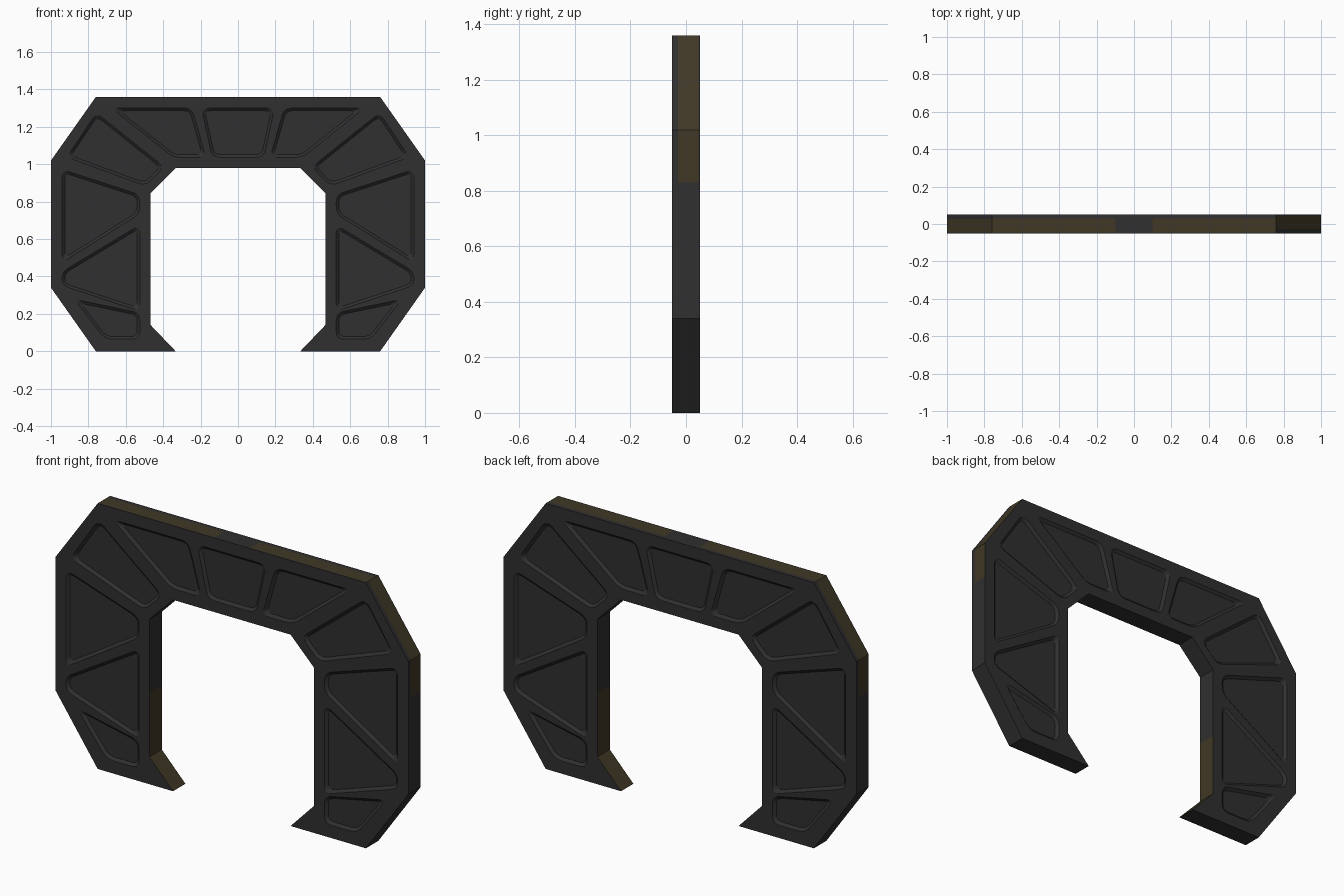
import bpy, bmesh
from mathutils import Vector

if "Cube" in bpy.data.objects:
    bpy.data.objects.remove(bpy.data.objects["Cube"])

HALF = 0.05      # half thickness of the slab
DEPTH = 0.012    # panel recess depth
SLOPE = 0.014    # width of the sloped panel wall


def material(name, rgb):
    m = bpy.data.materials.new(name)
    m.diffuse_color = (*rgb, 1)
    m.use_nodes = True
    m.node_tree.nodes["Principled BSDF"].inputs["Base Color"].default_value = m.diffuse_color
    return m


charcoal = material("charcoal", (0.029, 0.029, 0.030))
bronze = material("dull bronze", (0.052, 0.040, 0.019))

# Right half of the C-shaped outline, top to inner top
right = [(0.76, 1.36), (1, 1.02), (1, 0.34), (0.76, 0),
         (0.333, 0), (0.467, 0.14), (0.467, 0.845), (0.333, 0.98)]
outline = right + [(-x, z) for x, z in reversed(right)]

# Recessed panels: centre one, then right-hand ones to be mirrored
centre = [(-0.195, 1.30), (0.195, 1.30), (0.138, 1.037), (-0.138, 1.037)]
side_panels = [
    [(0.247, 1.30), (0.675, 1.30), (0.345, 1.037), (0.172, 1.037)],
    [(0.757, 1.275), (0.915, 1.038), (0.495, 0.885), (0.395, 0.985)],
    [(0.94, 0.972), (0.94, 0.475), (0.525, 0.735), (0.525, 0.837)],
    [(0.525, 0.675), (0.525, 0.215), (0.94, 0.352), (0.94, 0.425)],
    [(0.525, 0.205), (0.525, 0.065), (0.71, 0.065), (0.875, 0.275)],
]
side_panels[4][3] = (0.875, 0.278)
panels = [centre] + side_panels + [[(-x, z) for x, z in p] for p in side_panels]
side_panels_fix = None


def inset(poly, w):
    """Move every edge of a convex polygon inward by w."""
    pts = [Vector(p) for p in poly]
    c = sum(pts, Vector((0, 0))) / len(pts)
    out = []
    n = len(pts)
    for i in range(n):
        normals = []
        for a, b in ((pts[i - 1], pts[i]), (pts[i], pts[(i + 1) % n])):
            d = (b - a).normalized()
            nr = Vector((-d.y, d.x))
            normals.append(nr if nr.dot(c - a) > 0 else -nr)
        m = normals[0] + normals[1]
        out.append(pts[i] + m * (w / (1 + normals[0].dot(normals[1]))))
    return out


def rounded(poly, d=0.042, seg=5):
    """Round polygon corners with short curves."""
    pts = [Vector(p) for p in poly]
    out = []
    for i, p in enumerate(pts):
        a, b = pts[i - 1] - p, pts[(i + 1) % len(pts)] - p
        pa = p + a.normalized() * min(d, a.length * 0.45)
        pb = p + b.normalized() * min(d, b.length * 0.45)
        for k in range(seg + 1):
            t = k / seg
            out.append(pa * (1 - t) ** 2 + p * 2 * t * (1 - t) + pb * t * t)
    return out


bm = bmesh.new()


def loop(pts, y):
    vs = [bm.verts.new((p[0], y, p[1])) for p in pts]
    es = [bm.edges.new((vs[i - 1], vs[i])) for i in range(len(vs))]
    return vs, es


def bridge(a, b):
    return [bm.faces.new((a[i - 1], a[i], b[i], b[i - 1])) for i in range(len(a))]


# Front and back plates with sunken panels
rims = []
for s in (-1, 1):
    vs, edges = loop(outline, s * HALF)
    rims.append(vs)
    edges = list(edges)
    for p in panels:
        rv, re = loop(rounded(p), s * HALF)
        fv, fe = loop(rounded(inset(p, SLOPE), 0.034), s * (HALF - DEPTH))
        bridge(rv, fv)
        bm.faces.new(fv)
        edges += re
    bmesh.ops.triangle_fill(bm, edges=edges, use_beauty=True, use_dissolve=False,
                            normal=(0, s, 0))

# Rim walls around the slab
walls = bridge(rims[0], rims[1])
bm.normal_update()
bmesh.ops.recalc_face_normals(bm, faces=bm.faces[:])
tag = bm.faces.layers.int.new("wall")
bm.faces.ensure_lookup_table()
for f in bm.faces:
    vy = [v.co.y for v in f.verts]
    f[tag] = int(max(vy) - min(vy) > 1.9 * HALF)


def cut(co, no, test):
    """Cut only the rim walls that pass the test."""
    fs = [f for f in bm.faces if f[tag] and test(f.calc_center_median(), f.normal)]
    es = {e for f in fs for e in f.edges}
    vs = {v for f in fs for v in f.verts}
    bmesh.ops.bisect_plane(bm, geom=list(vs) + list(es) + fs, dist=1e-5,
                           plane_co=co, plane_no=no)


def top(c, n):
    return n.z > 0.9 and c.z > 1.3


def outer(c, n):
    return abs(c.x) > 0.8 and c.z > 0.5 and n.z > -0.1


def inner(c, n):
    return abs(c.x) < 0.48 and abs(n.x) > 0.5 and c.z < 0.84 and n.z > -0.1


# Border lines of the bronze areas
for x in (-0.1, 0.1):
    cut((x, 0, 0), (1, 0, 0), top)
cut((0, 0, 0.83), (0, 0, 1), outer)
cut((0, 0, 0.47), (0, 0, 1), inner)
for y in (-0.045, 0.03):
    cut((0, y, 0), (0, 1, 0), lambda c, n: top(c, n) and abs(c.x) > 0.1)
for s in (-1, 1):
    for y in (-0.028, 0.045):
        cut((0, s * y, 0), (0, 1, 0),
            lambda c, n: outer(c, n) and c.x * s > 0 and c.z > 0.83)

# Bronze wear on the top, upper outer sides and lower inner sides
for f in bm.faces:
    if not f[tag]:
        continue
    c, n = f.calc_center_median(), f.normal
    sy = c.y if c.x > 0 else -c.y
    if top(c, n):
        gold = abs(c.x) > 0.1 and -0.045 < c.y < 0.03
    elif outer(c, n):
        gold = c.z > 0.83 and -0.028 < sy < 0.045
    else:
        gold = inner(c, n) and c.z < 0.47
    f.material_index = int(gold)

mesh = bpy.data.meshes.new("arch_frame")
bm.to_mesh(mesh)
bm.free()
mesh.materials.append(charcoal)
mesh.materials.append(bronze)
frame = bpy.data.objects.new("arch_frame", mesh)
bpy.context.collection.objects.link(frame)
